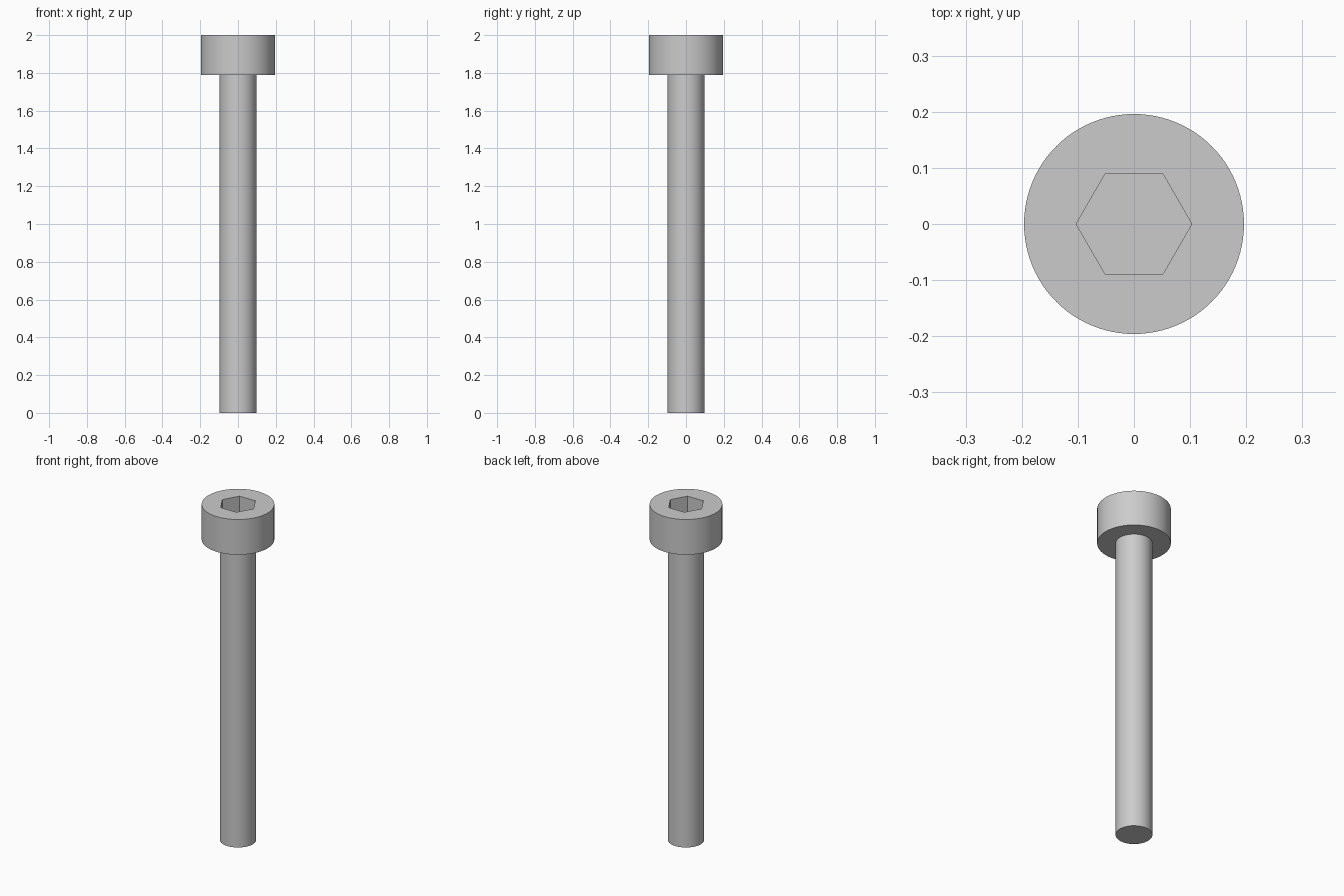
import bpy
import bmesh
from math import cos, sin, tau, radians

cube = bpy.data.objects.get("Cube")
if cube:
    bpy.data.objects.remove(cube, do_unlink=True)

HEAD_RADIUS, SHANK_RADIUS, SOCKET_RADIUS = 0.196, 0.098, 0.103
HEAD_BASE, TOP, SOCKET_FLOOR = 1.79, 2.0, 1.89

steel = bpy.data.materials.new("grey steel")
steel.use_nodes = True
colour = (0.6, 0.6, 0.6, 1.0)
steel.diffuse_color = colour
steel.node_tree.nodes["Principled BSDF"].inputs["Base Color"].default_value = colour


def turned(name, profile, sides):
    """Closed solid from (radius, z) rings listed from bottom to top."""
    bm = bmesh.new()
    rings = [[bm.verts.new((r * cos(tau * i / sides), r * sin(tau * i / sides), z))
              for i in range(sides)] for r, z in profile]
    for low, high in zip(rings, rings[1:]):
        for i in range(sides):
            j = (i + 1) % sides
            bm.faces.new((low[i], low[j], high[j], high[i]))
    bm.faces.new(rings[0][::-1])
    bm.faces.new(rings[-1])
    mesh = bpy.data.meshes.new(name)
    bm.to_mesh(mesh)
    bm.free()
    mesh.materials.append(steel)
    obj = bpy.data.objects.new(name, mesh)
    bpy.context.collection.objects.link(obj)
    return obj


# Shank and cylindrical head as one continuous solid
bolt = turned("socket_head_bolt", [(SHANK_RADIUS, 0), (SHANK_RADIUS, HEAD_BASE),
                                   (HEAD_RADIUS, HEAD_BASE), (HEAD_RADIUS, TOP)], 96)

# Hexagonal drive socket cut into the head
cutter = turned("hex_socket_cutter", [(SOCKET_RADIUS, SOCKET_FLOOR),
                                      (SOCKET_RADIUS, TOP + 0.1)], 6)
cutter.hide_render = True
cut = bolt.modifiers.new("hex socket", 'BOOLEAN')
cut.operation = 'DIFFERENCE'
cut.solver = 'EXACT'
cut.object = cutter

bpy.ops.object.select_all(action='DESELECT')
bolt.select_set(True)
bpy.context.view_layer.objects.active = bolt
bpy.ops.object.modifier_apply(modifier=cut.name)
bpy.data.objects.remove(cutter, do_unlink=True)

# Smooth round walls with crisp rims
bpy.ops.object.shade_smooth_by_angle(angle=radians(30))
